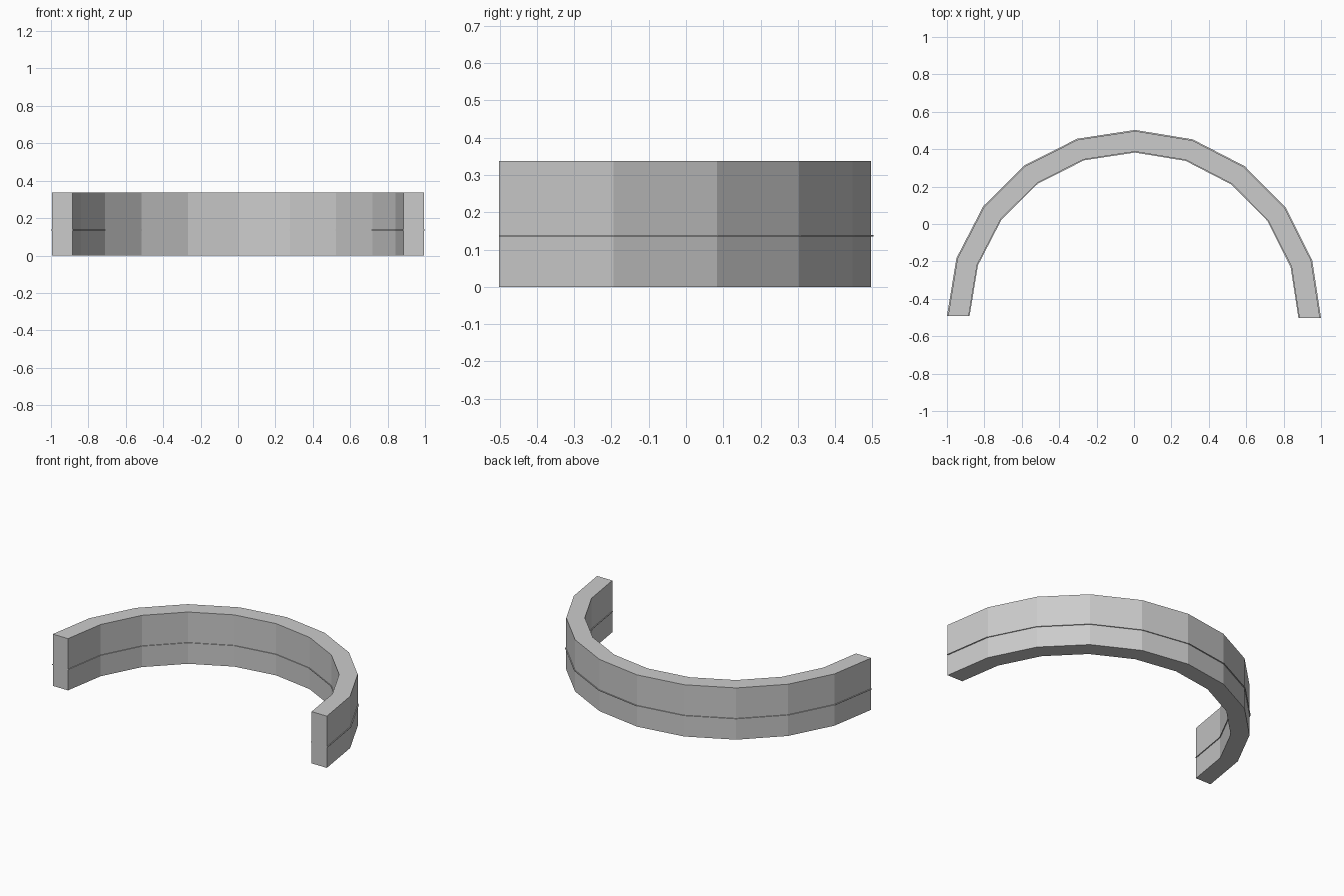
import bpy
import bmesh
from math import cos, sin, pi

cube = bpy.data.objects.get("Cube")
if cube:
    bpy.data.objects.remove(cube, do_unlink=True)

SEGMENTS = 10
CENTRE_Y = -0.497
TURN = -0.0055      # the arch sits very slightly turned
HEIGHT = 0.338
SEAM_Z = 0.137

grey = bpy.data.materials.new("light_grey")
grey.use_nodes = True
colour = (0.6, 0.6, 0.6, 1)
grey.diffuse_color = colour
grey.node_tree.nodes["Principled BSDF"].inputs["Base Color"].default_value = colour


def half_ring(name, inner, outer, z0, z1):
    """Faceted half ring with flat ends, swept from a rectangular section."""
    bm = bmesh.new()
    section = [(inner, z0), (outer, z0), (outer, z1), (inner, z1)]
    rings = []
    for i in range(SEGMENTS + 1):
        a = pi * i / SEGMENTS + TURN
        rings.append([bm.verts.new((r * cos(a), CENTRE_Y + r * sin(a), z))
                      for r, z in section])
    for a, b in zip(rings, rings[1:]):
        for k in range(4):
            n = (k + 1) % 4
            bm.faces.new((a[k], a[n], b[n], b[k]))
    bm.faces.new(rings[0])
    bm.faces.new(rings[-1])
    bmesh.ops.recalc_face_normals(bm, faces=bm.faces)
    mesh = bpy.data.meshes.new(name)
    bm.to_mesh(mesh)
    bm.free()
    mesh.materials.append(grey)
    obj = bpy.data.objects.new(name, mesh)
    bpy.context.collection.objects.link(obj)
    return obj


# Curved wall, and the thin lip that runs round it on both sides
half_ring("curved_wall", 0.884, 0.994, 0, HEIGHT)
half_ring("seam_lip", 0.879, 1.0, SEAM_Z - 0.002, SEAM_Z + 0.002)
